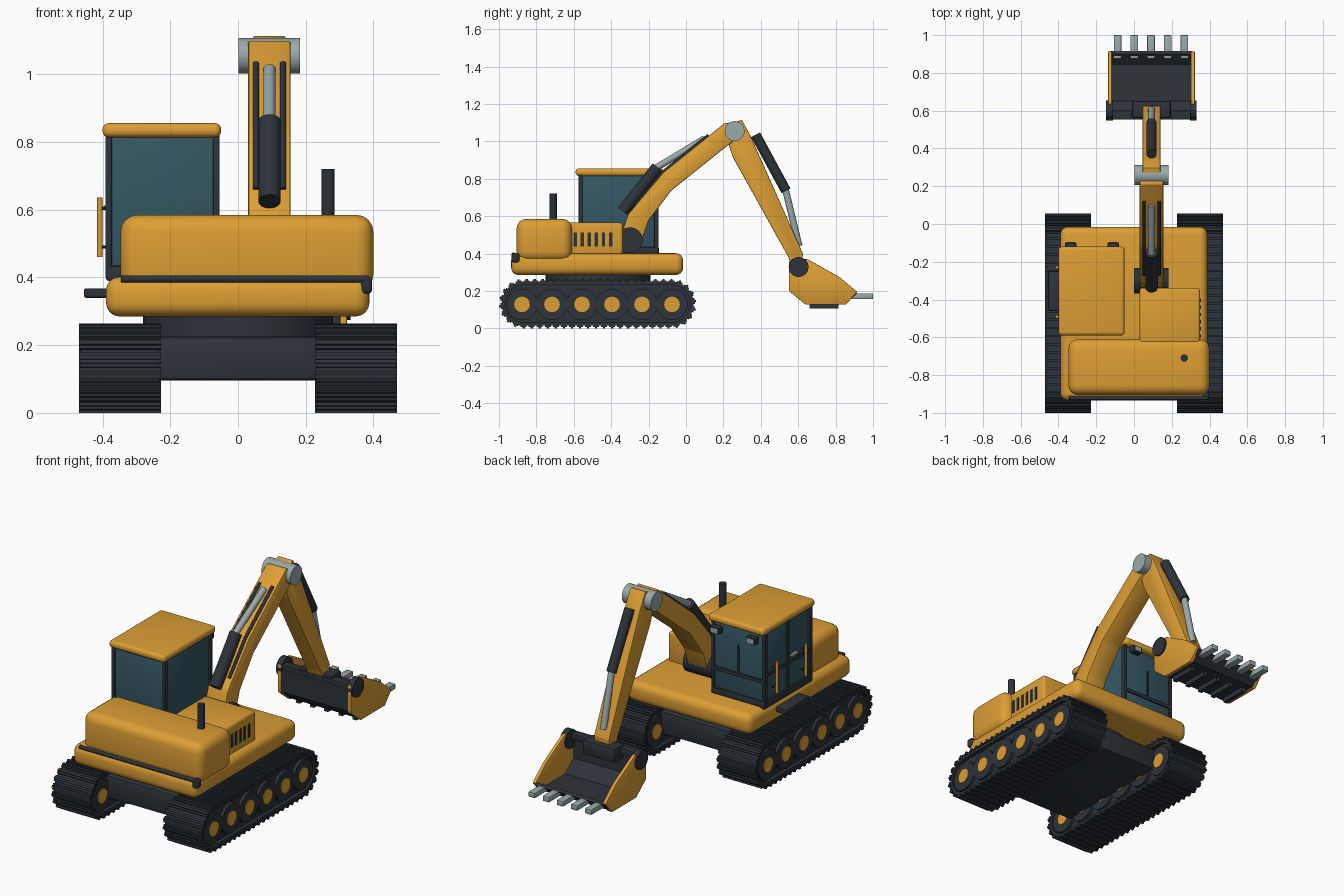
import bpy, bmesh, math
from mathutils import Vector, Matrix

if "Cube" in bpy.data.objects:
    bpy.data.objects.remove(bpy.data.objects["Cube"])


def material(name, rgb):
    m = bpy.data.materials.new(name)
    m.diffuse_color = (*rgb, 1)
    m.use_nodes = True
    m.node_tree.nodes["Principled BSDF"].inputs["Base Color"].default_value = m.diffuse_color
    return m


YELLOW = material("yellow_paint", (0.72, 0.345, 0.035))
DARK = material("dark_steel", (0.026, 0.033, 0.042))
GLASS = material("tinted_glass", (0.035, 0.095, 0.125))
GREY = material("pale_steel", (0.32, 0.40, 0.41))


def finish(name, bm, mat):
    bmesh.ops.recalc_face_normals(bm, faces=bm.faces)
    me = bpy.data.meshes.new(name)
    bm.to_mesh(me)
    bm.free()
    ob = bpy.data.objects.new(name, me)
    bpy.context.collection.objects.link(ob)
    me.materials.append(mat)
    return ob


def add_box(bm, lo, hi, matrix=Matrix()):
    lo, hi = Vector(lo), Vector(hi)
    m = matrix @ Matrix.Translation((lo + hi) / 2) @ Matrix.Diagonal((*(hi - lo), 1))
    bmesh.ops.create_cube(bm, size=1, matrix=m)


def box(name, lo, hi, mat, bevel=0, segments=4):
    bm = bmesh.new()
    add_box(bm, lo, hi)
    if bevel:
        bmesh.ops.bevel(bm, geom=bm.edges[:], offset=bevel, segments=segments,
                        profile=0.5, affect='EDGES', clamp_overlap=True)
    return finish(name, bm, mat)


def add_rod(bm, a, b, r, sides=24):
    a, b = Vector(a), Vector(b)
    d = b - a
    m = Matrix.Translation((a + b) / 2) @ d.to_track_quat('Z', 'Y').to_matrix().to_4x4()
    bmesh.ops.create_cone(bm, cap_ends=True, segments=sides, radius1=r, radius2=r,
                          depth=d.length, matrix=m)


def rod(name, a, b, r, mat, sides=24):
    bm = bmesh.new()
    add_rod(bm, a, b, r, sides)
    return finish(name, bm, mat)


def prism(name, pts, x0, x1, mat, bevel=0):
    """Side profile of (y, z) points extruded along x."""
    bm = bmesh.new()
    f = bm.faces.new([bm.verts.new((x0, y, z)) for y, z in pts])
    ext = bmesh.ops.extrude_face_region(bm, geom=[f])
    bmesh.ops.translate(bm, vec=(x1 - x0, 0, 0),
                        verts=[v for v in ext['geom'] if isinstance(v, bmesh.types.BMVert)])
    if bevel:
        bmesh.ops.bevel(bm, geom=bm.edges[:], offset=bevel, segments=2,
                        profile=0.5, affect='EDGES', clamp_overlap=True)
    return finish(name, bm, mat)


# Tracks: belt, shoes, road wheels and hubs
Y0, Y1, ZC = -0.868, -0.077, 0.132


def stadium(r, n=16):
    pts = []
    for cy, start in ((Y1, -90), (Y0, 90)):
        for i in range(n + 1):
            a = math.radians(start + 180 * i / n)
            pts.append((cy + r * math.cos(a), ZC + r * math.sin(a)))
    return pts


def belt_frame(s, r):
    """Point on the belt at arc length s, with its turning angle."""
    straight, arc = Y1 - Y0, math.pi * r
    if s < straight:
        return Y0 + s, ZC - r, 0
    s -= straight
    if s < arc:
        a = s / r
        return Y1 + r * math.sin(a), ZC - r * math.cos(a), a
    s -= arc
    if s < straight:
        return Y1 - s, ZC + r, math.pi
    a = math.pi + (s - straight) / r
    return Y0 + r * math.sin(a), ZC - r * math.cos(a), a


for side, cx in (("left", -0.349), ("right", 0.349)):
    prism(side + "_track_core", stadium(0.100), cx - 0.095, cx + 0.095, DARK)
    outer, inner = stadium(0.118), stadium(0.099)
    bm = bmesh.new()
    rings = [[bm.verts.new((cx + dx, y, z)) for y, z in ring]
             for ring, dx in ((outer, -0.116), (outer, 0.116), (inner, 0.116), (inner, -0.116))]
    n = len(outer)
    for k in range(4):
        a, b = rings[k], rings[(k + 1) % 4]
        for i in range(n):
            j = (i + 1) % n
            bm.faces.new((a[i], a[j], b[j], b[i]))
    finish(side + "_track_belt", bm, DARK)
    bm = bmesh.new()
    r, count = 0.118, 54
    total = 2 * (Y1 - Y0) + 2 * math.pi * r
    for i in range(count):
        y, z, a = belt_frame(total * i / count, r)
        m = Matrix.Translation((cx, y, z)) @ Matrix.Rotation(a, 4, 'X')
        add_box(bm, (-0.121, -0.016, -0.006), (0.121, 0.016, 0.004), m)
        add_box(bm, (-0.121, -0.006, -0.014), (0.121, 0.006, -0.004), m)
    finish(side + "_track_shoes", bm, DARK)
    wheels, hubs = bmesh.new(), bmesh.new()
    for i in range(6):
        y = -0.877 + 0.1604 * i
        z = 0.128
        add_rod(wheels, (cx - 0.112, y, z), (cx + 0.112, y, z), 0.084, 32)
        add_rod(hubs, (cx - 0.117, y, z), (cx + 0.117, y, z), 0.042, 16)
    finish(side + "_road_wheels", wheels, DARK)
    finish(side + "_wheel_hubs", hubs, YELLOW)

# Undercarriage and turntable
box("undercarriage", (-0.25, -0.83, 0.095), (0.25, -0.12, 0.225), DARK, 0.015, 2)
rod("turntable", (0, -0.47, 0.22), (0, -0.47, 0.30), 0.28, DARK, 48)

# Upper body
box("platform", (-0.39, -0.935, 0.285), (0.388, -0.015, 0.402), YELLOW, 0.04)
box("counterweight", (-0.347, -0.905, 0.36), (0.40, -0.61, 0.585), YELLOW, 0.05)
box("engine_cover", (0.03, -0.64, 0.38), (0.35, -0.338, 0.565), YELLOW, 0.015, 3)
for i in range(6):
    y = -0.602 + 0.038 * i
    box("engine_vent", (0.345, y, 0.437), (0.354, y + 0.018, 0.512), DARK)
rod("exhaust", (0.266, -0.71, 0.55), (0.266, -0.71, 0.72), 0.019, DARK)
rod("rear_bumper", (-0.345, -0.922, 0.395), (0.385, -0.922, 0.395), 0.011, DARK, 12)
box("bumper_end", (0.362, -0.932, 0.352), (0.396, -0.89, 0.402), DARK, 0.012, 3)
box("side_step", (-0.455, -0.46, 0.34), (-0.37, -0.25, 0.368), DARK, 0.006, 2)

# Cab
box("cab_glass", (-0.38, -0.565, 0.41), (-0.065, -0.155, 0.82), GLASS, 0.008, 2)
box("cab_base", (-0.39, -0.575, 0.39), (-0.055, -0.145, 0.435), DARK, 0.008, 2)
box("cab_roof", (-0.40, -0.59, 0.814), (-0.05, -0.12, 0.856), YELLOW, 0.018)
for x in (-0.382, -0.064):
    for y in (-0.562, -0.158):
        box("cab_post", (x - 0.01, y - 0.012, 0.40), (x + 0.01, y + 0.012, 0.82), DARK, 0.004, 2)
box("door_post", (-0.388, -0.372, 0.42), (-0.376, -0.354, 0.82), DARK)
box("door_rail", (-0.388, -0.56, 0.565), (-0.376, -0.16, 0.583), DARK)
box("front_rail", (-0.38, -0.158, 0.535), (-0.065, -0.147, 0.555), DARK)
box("wiper", (-0.228, -0.156, 0.555), (-0.218, -0.147, 0.71), DARK)
for y in (-0.23, -0.49):
    rod("handrail", (-0.408, y, 0.46), (-0.408, y, 0.637), 0.008, YELLOW, 12)
    for z in (0.49, 0.605):
        rod("handrail_bracket", (-0.408, y, z), (-0.375, y, z), 0.005, DARK, 8)
box("door_handle", (-0.396, -0.44, 0.60), (-0.38, -0.39, 0.612), GREY)
for x in (-0.335, -0.11):
    box("work_light", (x - 0.03, -0.135, 0.765), (x + 0.03, -0.098, 0.805), DARK, 0.006, 2)
    box("light_lens", (x - 0.022, -0.10, 0.771), (x + 0.022, -0.094, 0.799), GREY)

# Boom with its pivot, elbow discs, cylinder and hoses
boom = [(-0.36, 0.46), (-0.25, 0.43), (-0.20, 0.575), (-0.08, 0.735), (0.22, 0.975),
        (0.29, 1.03), (0.285, 1.085), (0.21, 1.10), (-0.12, 0.835), (-0.31, 0.61)]
prism("boom", boom, 0.03, 0.155, YELLOW, 0.006)
rod("boom_pivot", (0.0, -0.30, 0.472), (0.183, -0.30, 0.472), 0.068, DARK, 32)
rod("elbow_pin", (0.002, 0.26, 1.055), (0.183, 0.26, 1.055), 0.053, GREY, 32)
X = 0.093
rod("boom_cylinder", (X, -0.337, 0.625), (X, -0.152, 0.862), 0.033, DARK)
rod("boom_piston", (X, -0.165, 0.855), (X, 0.10, 1.015), 0.018, GREY)
for x in (0.053, 0.133):
    rod("lower_hose", (x, -0.268, 0.66), (x, -0.12, 0.838), 0.009, DARK, 12)
    rod("upper_hose", (x, -0.122, 0.836), (x, 0.12, 1.032), 0.009, DARK, 12)

# Stick with its cylinder
stick = [(0.222, 1.0), (0.25, 0.915), (0.545, 0.385), (0.565, 0.33), (0.62, 0.33),
         (0.625, 0.40), (0.345, 1.03), (0.298, 1.115), (0.225, 1.09)]
prism("stick", stick, 0.045, 0.14, YELLOW, 0.005)
rod("stick_cylinder", (X, 0.372, 1.035), (X, 0.535, 0.735), 0.027, DARK)
rod("stick_piston", (X, 0.53, 0.75), (X, 0.605, 0.44), 0.018, GREY)

# Bucket: yellow cheeks, dark open shell, pins, teeth and wear bars
cheek = [(0.55, 0.355), (0.55, 0.20), (0.64, 0.127), (0.855, 0.127), (0.915, 0.195),
         (0.82, 0.275), (0.65, 0.37)]
for x in (-0.137, 0.302):
    prism("bucket_cheek", cheek, x, x + 0.02, YELLOW, 0.003)
shell = [(0.555, 0.355), (0.555, 0.203), (0.642, 0.132), (0.853, 0.132), (0.915, 0.185),
         (0.90, 0.195), (0.845, 0.15), (0.65, 0.15), (0.575, 0.21), (0.575, 0.355)]
prism("bucket_shell", shell, -0.125, 0.31, DARK)
for x0, x1 in ((-0.147, -0.112), (0.297, 0.332)):
    rod("bucket_pin", (x0, 0.602, 0.328), (x1, 0.602, 0.328), 0.053, DARK, 32)
box("bucket_bracket", (-0.01, 0.56, 0.29), (0.195, 0.652, 0.372), DARK, 0.012, 2)
box("bucket_top_edge", (-0.125, 0.552, 0.325), (0.31, 0.60, 0.358), DARK, 0.004, 2)
for i in range(5):
    x = -0.087 + 0.0885 * i
    box("bucket_tooth", (x - 0.02, 0.875, 0.157), (x + 0.02, 1.0, 0.187), GREY, 0.004, 2)
    box("wear_bar", (x - 0.012, 0.66, 0.106), (x + 0.012, 0.815, 0.134), DARK)

# Smooth rounded surfaces while keeping hard edges
bpy.ops.object.select_all(action='SELECT')
bpy.context.view_layer.objects.active = bpy.context.scene.objects[0]
bpy.ops.object.shade_smooth_by_angle(angle=math.radians(35))
